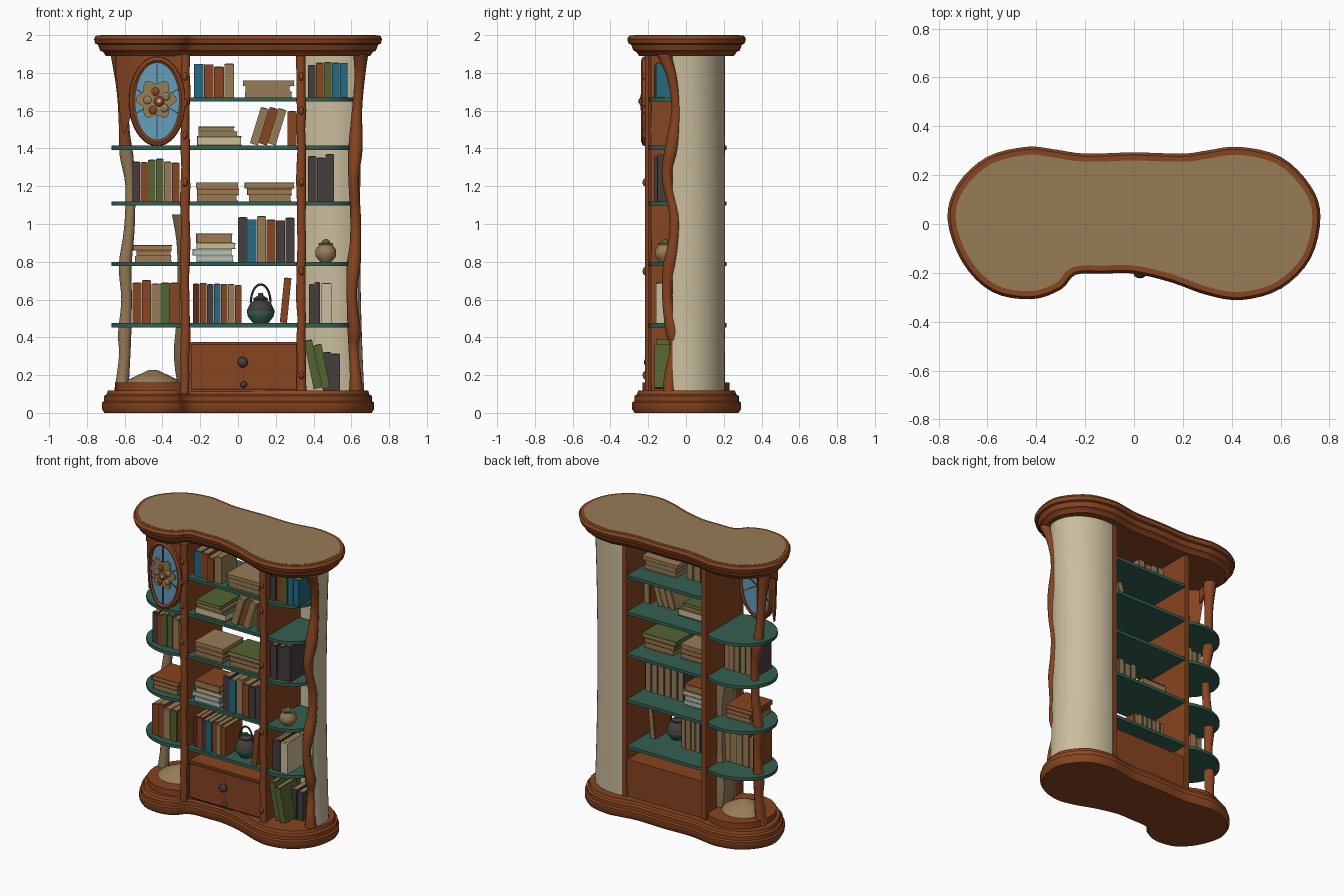
import bpy, bmesh, math, random
from mathutils import Matrix, Vector

if "Cube" in bpy.data.objects:
    bpy.data.objects.remove(bpy.data.objects["Cube"])

random.seed(4)
COLOURS = {
    "wood": (0.245, 0.058, 0.0145), "tan": (0.31, 0.20, 0.095), "cream": (0.59, 0.51, 0.34),
    "shelf_green": (0.034, 0.115, 0.082), "teal": (0.017, 0.145, 0.22), "charcoal": (0.058, 0.048, 0.046),
    "olive": (0.088, 0.125, 0.032), "sky_blue": (0.13, 0.34, 0.50), "dark_wood": (0.09, 0.025, 0.012)}
MATS = []
for n, c in COLOURS.items():
    m = bpy.data.materials.new(n)
    m.diffuse_color = (*c, 1)
    m.use_nodes = True
    m.node_tree.nodes["Principled BSDF"].inputs["Base Color"].default_value = m.diffuse_color
    MATS.append(m)
W, T, C, G, B, K, O, S, D = range(9)


def finish(name, bm, smooth=False):
    bmesh.ops.recalc_face_normals(bm, faces=bm.faces[:])
    me = bpy.data.meshes.new(name)
    bm.to_mesh(me)
    bm.free()
    for m in MATS:
        me.materials.append(m)
    ob = bpy.data.objects.new(name, me)
    bpy.context.collection.objects.link(ob)
    if smooth:
        bpy.ops.object.select_all(action='DESELECT')
        ob.select_set(True)
        bpy.context.view_layer.objects.active = ob
        bpy.ops.object.shade_smooth_by_angle(angle=math.radians(40))
    return ob


def add_box(bm, x0, x1, y0, y1, z0, z1, mat, tilt=0, pivot=None):
    """Box, optionally tilted about the y axis through a pivot (x, z)."""
    r = bmesh.ops.create_cube(bm, size=1)
    mid = Vector(((x0 + x1) / 2, (y0 + y1) / 2, (z0 + z1) / 2))
    M = Matrix.Translation(mid) @ Matrix.Diagonal((x1 - x0, y1 - y0, z1 - z0, 1))
    if tilt:
        p = Matrix.Translation((pivot[0], 0, pivot[1]))
        M = p @ Matrix.Rotation(tilt, 4, 'Y') @ p.inverted() @ M
    for f in {f for v in r["verts"] for f in v.link_faces}:
        f.material_index = mat
    bmesh.ops.transform(bm, matrix=M, verts=r["verts"])


def box(name, *a, **k):
    bm = bmesh.new()
    add_box(bm, *a, **k)
    return finish(name, bm)


def loft(name, rings, mat, wrap=False):
    bm = bmesh.new()
    vs = [[bm.verts.new(p) for p in r] for r in rings]
    n = len(vs[0])
    for i in range(len(vs) if wrap else len(vs) - 1):
        a, b = vs[i], vs[(i + 1) % len(vs)]
        for j in range(n):
            bm.faces.new((a[j], a[(j + 1) % n], b[(j + 1) % n], b[j]))
    if not wrap:
        bm.faces.new(vs[0])
        bm.faces.new(vs[-1])
    for f in bm.faces:
        f.material_index = mat
    return finish(name, bm, True)


def spline(pts, closed=False, k=5):
    """Catmull-Rom curve through points of any dimension."""
    n, out = len(pts), []
    get = lambda i: Vector(pts[i % n] if closed else pts[max(0, min(n - 1, i))])
    for i in range(n if closed else n - 1):
        p, q, r, s = (get(i + d) for d in (-1, 0, 1, 2))
        for t in (j / k for j in range(k)):
            out.append(0.5 * (2 * q + (r - p) * t + (2 * p - 5 * q + 4 * r - s) * t * t
                              + (3 * q - p - 3 * r + s) * t ** 3))
    return out if closed else out + [get(n - 1)]


def ellipse(cx, cy, rx, ry, n=32):
    return [(cx + rx * math.cos(i * math.tau / n), cy + ry * math.sin(i * math.tau / n)) for i in range(n)]


def prism(name, pts, z0, z1, mat):
    return loft(name, [[(x, y, z) for x, y in pts] for z in (z0, z1)], mat)


def turned(name, cx, cy, prof, mat):
    return loft(name, [[(x, y, z) for x, y in ellipse(cx, cy, r, r, 20)] for r, z in prof], mat)


def ball(name, c, r, mat, scale=(1, 1, 1)):
    bm = bmesh.new()
    bmesh.ops.create_uvsphere(bm, u_segments=14, v_segments=8, radius=r,
                              matrix=Matrix.Translation(c) @ Matrix.Diagonal((*scale, 1)))
    for f in bm.faces:
        f.material_index = mat
    return finish(name, bm, True)


# plinth and cornice share one kidney-like outline
OUTLINE = spline([(-.76, .02), (-.72, .16), (-.6, .272), (-.44, .313), (-.33, .303), (-.2, .285), (0, .29),
                  (.2, .285), (.3, .298), (.43, .313), (.6, .272), (.72, .155), (.76, .03), (.72, -.14),
                  (.6, -.262), (.44, -.308), (.3, -.288), (.15, -.235), (0, -.2), (-.12, -.2), (-.24, -.205),
                  (-.3, -.265), (-.42, -.305), (-.58, -.275), (-.7, -.155)], True, 4)


def inset(d, z, sx=1, sy=1):
    out, n = [], len(OUTLINE)
    for i, p in enumerate(OUTLINE):
        t = (OUTLINE[(i + 1) % n] - OUTLINE[i - 1]).normalized()
        out.append(((p.x + t.y * d) * sx, (p.y - t.x * d) * sy, z))
    return out


loft("plinth", [inset(d, z, .99, 1.035) for d, z in ((.045, 0), (.033, .02), (.033, .055), (.044, .062),
                                                     (.044, .09), (.058, .098), (.064, .118))], W)
loft("cornice", [inset(d, z) for d, z in ((.06, 1.89), (.045, 1.912), (.03, 1.918), (.018, 1.95), (.004, 1.955),
                                          (-.003, 1.98), (.008, 1.998))], W)
loft("cornice_top", [inset(.03, 1.99), inset(.03, 2.0)], T)
prism("left_plinth_step", ellipse(-.43, 0, .22, .23), .11, .16, W)

# upright dividers with thicker front stiles and carved knots
for name, x, knots in (("left", -.28, (1.22, 1.47, 1.64, 1.78)), ("right", .335, (.2, .75, 1.22, 1.6, 1.78))):
    box(name + "_divider", x - .017, x + .017, -.2, .205, .11, 1.9, W)
    stile = spline([(x + random.uniform(-.003, .003), random.uniform(.022, .027), z / 10)
                    for z in range(1, 20)], k=2)
    loft(name + "_stile", [[(px, py, z) for px, py in ellipse(cx, -.198, r, .02, 10)] for cx, r, z in stile], W)
    for z in knots:
        ball(name + "_carved_knot", (x, -.214, z), .016, W, (.8, 1, 1.4))

# shelves
for i, z in enumerate((.465, .79, 1.11, 1.405, 1.66)):
    z0, z1 = z - .012, z + .01
    box("centre_shelf", -.265, .32, -.185, .2, z0, z1, G)
    prism("right_shelf", [(x, min(y, .17)) for x, y in ellipse(.41, 0, .205, .195, 48) if x > .345], z0, z1, G)
    if i < 4:
        prism("left_shelf", [p for p in ellipse(-.42, 0, .25, .215, 48) if p[0] < -.29], z0, z1, G)

# curved cream wall around the right bay
rings = []
for i in range(13):
    z = .11 + 1.785 * i / 12
    rx = .236 + .022 * (2 * i / 12 - 1) ** 2
    a = [math.radians(-20 + 132 * j / 20) for j in range(21)]
    arc = lambda d: [(.41 + (rx - d) * math.cos(t), (.207 - d) * math.sin(t), z) for t in a]
    rings.append(arc(0) + arc(.012)[::-1])
loft("curved_wall", rings, C)


# wavy branch columns
def branch(name, pts):
    return loft(name, [[(px, py, z) for px, py in ellipse(x, y, r, r, 12)]
                       for x, y, z, r in spline(pts, k=4)], W)


branch("right_branch", [(.65, -.12, 1.9, .04), (.645, -.075, 1.78, .028), (.63, -.05, 1.6, .027),
                        (.622, -.075, 1.4, .038), (.612, -.1, 1.24, .028), (.622, -.06, 1.05, .028),
                        (.622, -.065, .9, .03), (.612, -.085, .78, .037), (.602, -.1, .62, .027),
                        (.615, -.075, .44, .035), (.612, -.06, .34, .027), (.622, -.085, .2, .03),
                        (.625, -.085, .11, .038)])
left = branch("left_branch", [(-.63, .02, 1.9, .045), (-.612, .03, 1.7, .03), (-.602, .04, 1.5, .028),
                              (-.59, .05, 1.36, .036), (-.57, .05, 1.2, .026), (-.575, .05, .98, .028),
                              (-.597, .05, .78, .034), (-.59, .05, .6, .028), (-.6, .05, .42, .035),
                              (-.6, .05, .3, .03), (-.618, .05, .11, .038)])
for f in left.data.polygons:
    if f.normal.y < -.2 and f.center.z < 1.38:
        f.material_index = T
# pale plank beside the left divider and a low mound below
strip = spline([(.02, .12), (.045, .3), (.03, .5), (.025, .7), (.03, .9), (.055, 1.05)], k=3)
loft("divider_plank", [[(-.29, -.15, z), (-.29, .09, z), (-.295 - w, .06, z), (-.295 - w, -.06, z)]
                       for w, z in strip], T)
turned("mound", -.45, .0, ((.15, .15), (.13, .175), (.08, .2), (.02, .228)), T)

# drawer chest
box("drawer_chest", -.262, .32, -.165, .19, .11, .375, W)
box("drawer_front", -.25, .31, -.18, -.16, .125, .365, W)
for x0, x1, z0, z1 in ((-.25, .31, .125, .128), (-.25, .31, .362, .366), (.028, .031, .15, .34)):
    box("drawer_groove", x0, x1, -.184, -.178, z0, z1, D)
ball("drawer_knob", (.025, -.2, .268), .028, K, (1, .8, 1))
ball("lower_knob", (.03, -.192, .15), .018, K)

# oval stained-glass panel in the left bay, bowed back towards the branch
CX, CZ = -.428, 1.65


def bow(ob):
    for v in ob.data.vertices:
        v.co.y += 2 * max(0, -.4 - v.co.x) ** 2
    return ob


def slab(name, cols, y0, y1, mat):
    return bow(loft(name, [[(x, y0, a), (x, y1, a), (x, y1, b), (x, y0, b)] for x, a, b in cols], mat))


slab("panel_upper", [(x, z, 1.895) for x, z in ((-.652, 1.86), (-.64, 1.74), (-.625, 1.58), (-.605, 1.47),
                                                (-.57, 1.56), (-.54, 1.64))], -.21, -.19, W)
oval = lambda x, rx, rz: rz * math.sqrt(max(.0004, 1 - ((x - CX) / rx) ** 2))
xs = [CX + .126 * math.cos(math.pi * i / 20) for i in range(21)]
slab("panel_top", [(x, CZ + oval(x, .126, .215), 1.895) for x in xs], -.21, -.19, W)
slab("panel_inner_edge", [(-.32, 1.53, 1.895), (-.28, 1.5, 1.895)], -.21, -.19, W)
slab("oval_glass", [(x, CZ - oval(x, .126, .215), CZ + oval(x, .126, .215)) for x in xs], -.222, -.182, S)
loft("panel_side", [[(x, y, a), (x + .02, y, a), (x + .02, y, 1.895), (x, y, 1.895)]
                    for x, y, a in ((-.65, -.09, 1.78), (-.64, -.04, 1.82), (-.64, .02, 1.84))], W)
bow(loft("oval_frame", [[(x, y, z) for x, z in ellipse(CX, CZ, .118 + w, .205 + w, 40)]
                        for w, y in ((0, -.228), (.012, -.238), (.03, -.23), (.034, -.19), (.02, -.176),
                                     (0, -.178))], W, True))
for i in range(6):
    bow(box("glass_lead", CX - .003, CX + .003, -.228, -.178, CZ, CZ + (.2 if i in (0, 3) else .13), K,
            tilt=i * math.pi / 3, pivot=(CX, CZ)))
flower = [(CX - .005 + r * math.cos(t), CZ + .01 + r * math.sin(t)) for t, r in
          ((i * math.tau / 48, .095 + .014 * math.cos(i * math.tau / 8)) for i in range(48))]
bow(loft("flower", [[(x, y, z) for x, z in flower] for y in (-.232, -.223)], T))
for i in range(5):
    t = i * math.tau / 5 + .5
    bow(ball("petal", (CX + .052 * math.cos(t), -.232, CZ + .052 * math.sin(t)), .022, W if i % 2 else T,
             (1, .4, 1)))
bow(ball("flower_heart", (CX + .01, -.235, CZ), .028, W, (1, .5, 1)))
bow(ball("flower_seed", (CX + .01, -.248, CZ), .012, C, (1, .5, 1)))


# books standing in a row: x range, floor, height, spine colours, lean, setback
def book_row(name, x0, x1, z, h, colours, lean=0, back=0):
    bm = bmesh.new()
    w = (x1 - x0) / len(colours)
    for i, c in enumerate(colours):
        a, hh = x0 + i * w, h * random.uniform(.9, 1)
        d = random.uniform(0, .02) + back
        for y0, y1, da, top, col in ((-.17 + d, .02, 0, hh, c), (-.155 + d, .024, .006, hh + .002, T)):
            add_box(bm, a + .001 + da, a + w - .001 - da, y0, y1 + back, z, z + top, col, lean,
                    (a + w if lean > 0 else a, z))
    finish(name, bm)


# books lying flat: cover plates around a page block
def book_stack(name, x0, x1, z, h, covers, pages=T):
    bm = bmesh.new()
    t = h / len(covers)
    for i, c in enumerate(covers):
        a, b = x0 + random.uniform(0, .025), x1 - random.uniform(0, .025)
        zb = z + i * t
        add_box(bm, a + .003, b - .003, -.162, .057, zb + .003, zb + t - .003, pages)
        for p in (zb, zb + t - .006):
            add_box(bm, a, b, -.165, .06, p, p + .006, c)
        add_box(bm, a, a + .006, -.165, .06, zb, zb + t, c)
    finish(name, bm)


for args in ((-.235, -.02, 1.67, .178, (B, W, W, T)), (-.24, .02, .475, .22, (D, W, K, B, W, T, W)),
             (.0, .3, .8, .24, (K, B, T, W, K, K)), (.262, .312, 1.415, .2, (W,)),
             (-.56, -.31, 1.12, .225, (K, W, O, O, T, W)), (-.56, -.31, .475, .23, (W, W, T, O, W)),
             (.37, .58, 1.67, .185, (K, W, O, B, B)), (.37, .51, 1.12, .25, (K, K, K)),
             (.375, .435, .475, .22, (K, K)), (.44, .495, .475, .215, (C,)),
             (.45, .54, .118, .21, (K, K), 0, .1)):
    book_row("standing_books", *args)
book_row("leaning_books", .06, .2, 1.415, .2, (T, W, T), .3)
book_row("leaning_book", .22, .26, .475, .24, (W,), .1)
book_row("leaning_green_books", .4, .49, .125, .26, (O, O), -.2)
for args in ((.02, .3, 1.67, .09, (T, T, T)), (-.24, .02, 1.415, .05, (O,), C), (-.23, .0, 1.465, .05, (T, O)),
             (-.24, .01, 1.12, .1, (T, W, T)), (.035, .3, 1.12, .1, (T, W, O)),
             (-.56, -.34, .8, .09, (T, W, W))):
    book_stack("stacked_books", *args)
book_stack("stacked_pale_books", -.24, -.01, .8, .1, (S, S, T), C)
book_stack("stacked_top_book", -.235, -.02, .9, .05, (W,))

# kettle with dark shoulders and a hoop handle
kettle = turned("kettle", .12, -.08, ((.04, .475), (.068, .51), (.074, .54), (.055, .58), (.035, .595),
                                      (.04, .605), (.015, .62), (.012, .635)), G)
for f in kettle.data.polygons:
    if f.center.z > .55:
        f.material_index = K
loft("kettle_handle", [[(.12 + (.052 + .006 * math.cos(b)) * math.cos(a), -.08 + .006 * math.sin(b),
                         .585 + (.095 + .006 * math.cos(b)) * math.sin(a))
                        for b in (j * math.tau / 6 for j in range(6))]
                       for a in (i * math.pi / 16 for i in range(17))], K)
# little plant jar
turned("jar", .465, -.11, ((.03, .8), (.055, .83), (.055, .86), (.035, .89), (.04, .9)), T)
ball("jar_plant", (.465, -.11, .895), .025, O)
